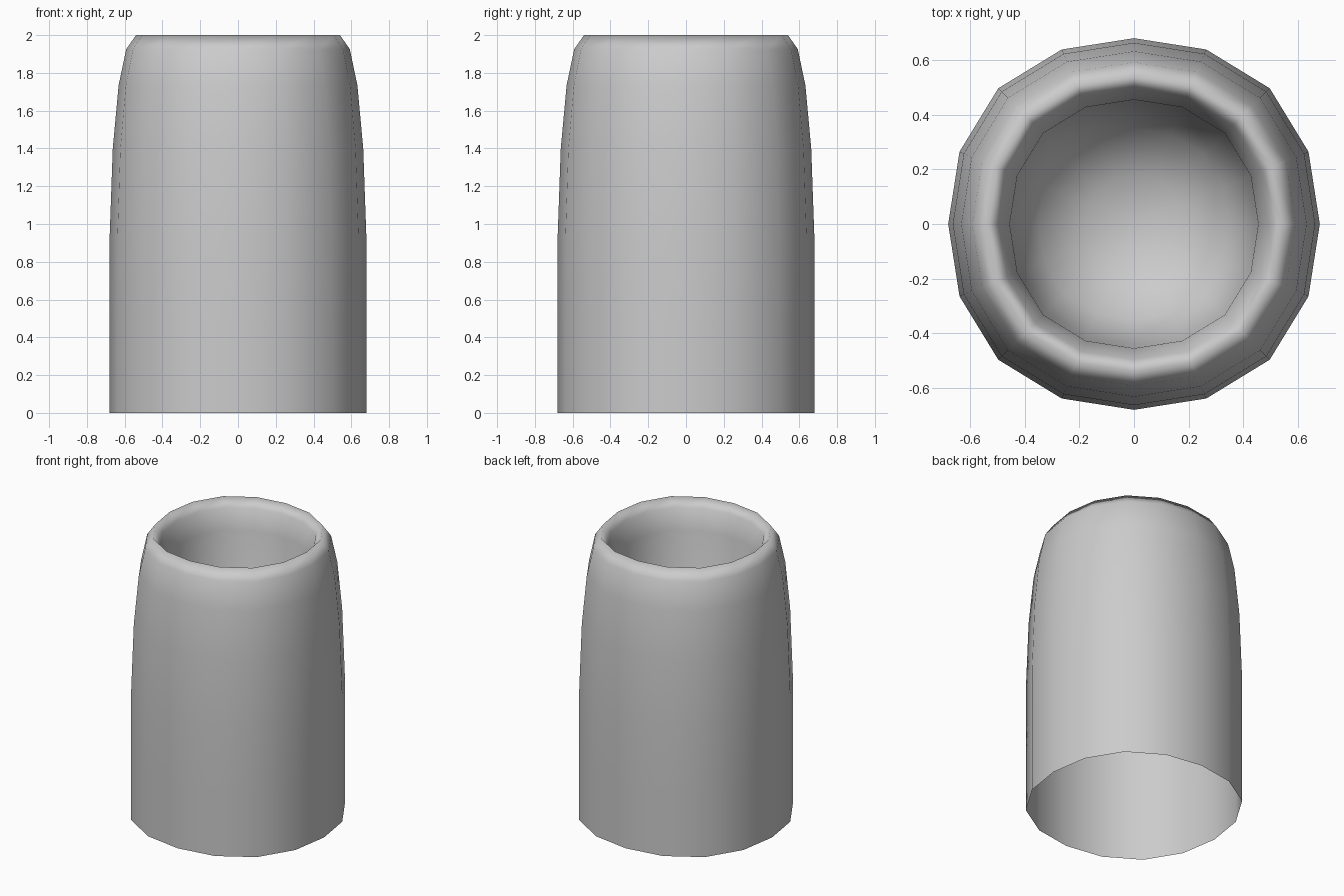
import bpy, bmesh, math

if "Cube" in bpy.data.objects:
    bpy.data.objects.remove(bpy.data.objects["Cube"])

SIDES = 16

# Profile (radius, height): open foot, outer wall, rounded rim, inner bowl
PROFILE = [(0.68, 0.0), (0.68, 0.46), (0.68, 0.92), (0.663, 1.4), (0.632, 1.735),
           (0.592, 1.925), (0.54, 2.0), (0.495, 1.94), (0.455, 1.8),
           (0.44, 1.45), (0.35, 1.22), (0.18, 1.12)]
BOWL_BOTTOM = 1.09


def ring(bm, radius, z):
    # Slightly squared circle: a touch wider on the diagonals
    verts = []
    for i in range(SIDES):
        a = 2 * math.pi * i / SIDES
        r = radius * (1 + 0.0165 * (1 - math.cos(4 * a)))
        verts.append(bm.verts.new((r * math.cos(a), r * math.sin(a), z)))
    return verts


# Tapered sleeve with recessed top
bm = bmesh.new()
rings = [ring(bm, r, z) for r, z in PROFILE]
for low, high in zip(rings, rings[1:]):
    for i in range(SIDES):
        j = (i + 1) % SIDES
        bm.faces.new((low[i], low[j], high[j], high[i]))

# Floor of the recess
centre = bm.verts.new((0, 0, BOWL_BOTTOM))
for i in range(SIDES):
    bm.faces.new((rings[-1][i], rings[-1][(i + 1) % SIDES], centre))

for f in bm.faces:
    f.smooth = True
mesh = bpy.data.meshes.new("hollow_sleeve")
bm.to_mesh(mesh)
bm.free()
sleeve = bpy.data.objects.new("hollow_sleeve", mesh)
bpy.context.collection.objects.link(sleeve)
